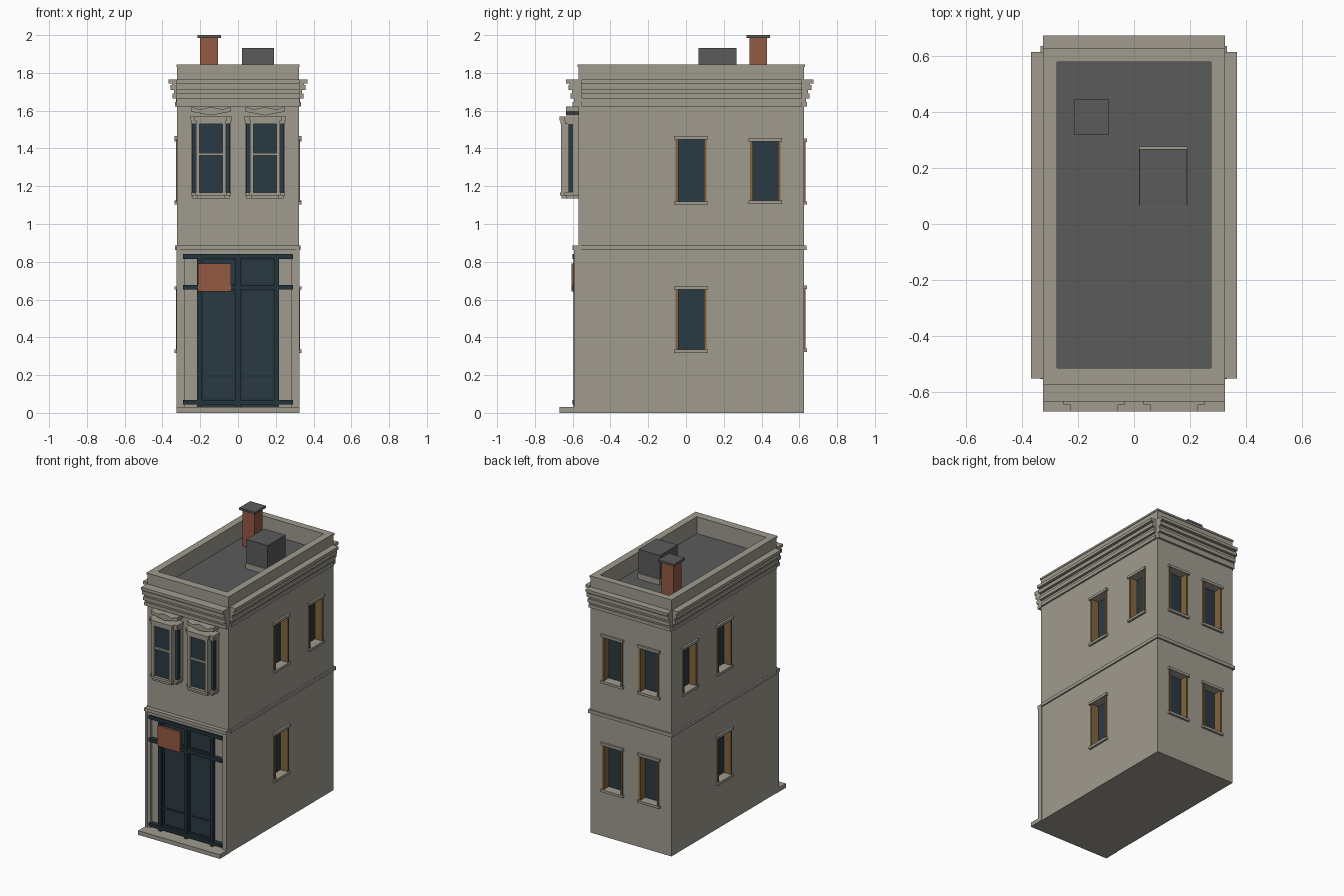
import bpy, bmesh
from mathutils import Vector

if "Cube" in bpy.data.objects:
    bpy.data.objects.remove(bpy.data.objects["Cube"])


def material(name, rgb):
    m = bpy.data.materials.new(name)
    m.diffuse_color = (*rgb, 1)
    m.use_nodes = True
    m.node_tree.nodes["Principled BSDF"].inputs["Base Color"].default_value = m.diffuse_color
    return m


STONE = material("warm_stone", (0.35, 0.33, 0.275))
ROOF = material("roof_grey", (0.105, 0.105, 0.105))
BRICK = material("brick_red", (0.30, 0.10, 0.06))
GLASS = material("dark_glass", (0.024, 0.042, 0.054))
PAINT = material("navy_paint", (0.017, 0.033, 0.043))
WOOD = material("brown_wood", (0.22, 0.13, 0.05))


def boxes(name, mat, items):
    """One object made of boxes given as (x0, x1, y0, y1, z0, z1)."""
    bm = bmesh.new()
    for x0, x1, y0, y1, z0, z1 in items:
        vs = bmesh.ops.create_cube(bm, size=1)["verts"]
        for v in vs:
            v.co = Vector((x0 + (v.co.x + .5) * (x1 - x0),
                           y0 + (v.co.y + .5) * (y1 - y0),
                           z0 + (v.co.z + .5) * (z1 - z0)))
    return finish(name, mat, bm)


def finish(name, mat, bm):
    bmesh.ops.recalc_face_normals(bm, faces=bm.faces)
    me = bpy.data.meshes.new(name)
    bm.to_mesh(me)
    bm.free()
    me.materials.append(mat)
    ob = bpy.data.objects.new(name, me)
    bpy.context.collection.objects.link(ob)
    return ob


def prism(name, mat, profile, y0, y1):
    """Extrude an x-z outline along y."""
    bm = bmesh.new()
    f = bm.faces.new([bm.verts.new((x, y0, z)) for x, z in profile])
    new = bmesh.ops.extrude_face_region(bm, geom=[f])["geom"]
    for v in new:
        if isinstance(v, bmesh.types.BMVert):
            v.co.y = y1
    return finish(name, mat, bm)


W, F, B = 0.322, -0.57, 0.625   # half width, front and back planes
DEPTH = 0.055                   # window recess depth

# Recessed windows: (wall, centre along wall, half width, z0, z1)
windows = []
for side in ("left", "right"):
    windows += [(side, 0.027, 0.082, 1.12, 1.447),
                (side, 0.42, 0.08, 1.125, 1.437),
                (side, 0.027, 0.082, 0.335, 0.652)]
for x in (-0.145, 0.145):
    windows += [("back", x, 0.08, 1.12, 1.435), ("back", x, 0.08, 0.34, 0.657)]


def on_wall(side, a0, a1, d0, d1, z0, z1):
    """Box on a wall: a runs along it, d points outward from it."""
    if side == "right":
        return (W + d0, W + d1, a0, a1, z0, z1)
    if side == "left":
        return (-W - d1, -W - d0, a0, a1, z0, z1)
    return (a0, a1, B + d0, B + d1, z0, z1)


holes, panes, jambs, trims = [], [], [], []
for side, c, h, z0, z1 in windows:
    holes.append(on_wall(side, c - h, c + h, -DEPTH, 0.05, z0, z1))
    panes.append(on_wall(side, c - h, c + h, -DEPTH - .005, -DEPTH + .005, z0, z1))
    for s in (-1, 1):
        a = sorted((c + s * h, c + s * (h - 0.014)))
        jambs.append(on_wall(side, *a, -DEPTH, 0.007, z0, z1))
    trims.append(on_wall(side, c - h - .008, c + h + .008, -.02, .015, z1, z1 + .018))
    trims.append(on_wall(side, c - h - .008, c + h + .008, -.02, .015, z0 - .018, z0))

# Main walls with window recesses and sunken roof
body = boxes("main_walls", STONE, [(-W, W, F, B, 0, 1.835)])
holes.append((-0.275, 0.275, -0.515, 0.58, 1.72, 2.0))
cutter = boxes("recess_cutter", STONE, holes)
cutter.hide_render = True
mod = body.modifiers.new("recesses", "BOOLEAN")
mod.operation, mod.solver, mod.object = "DIFFERENCE", "EXACT", cutter
bpy.context.view_layer.objects.active = body
bpy.ops.object.modifier_apply(modifier=mod.name)
bpy.data.objects.remove(cutter)

boxes("window_glass", GLASS, panes)
boxes("window_jambs", WOOD, jambs)
boxes("window_lintels_and_sills", STONE, trims)

# Roof deck, parapet coping, hatch and chimney
boxes("roof_deck", ROOF, [(-0.275, 0.275, -0.515, 0.58, 1.715, 1.725)])
boxes("parapet_coping", STONE, [
    (-W - .004, -0.275, F - .004, B + .005, 1.832, 1.845),
    (0.275, W + .004, F - .004, B + .005, 1.832, 1.845),
    (-0.275, 0.275, F - .004, -0.515, 1.832, 1.845),
    (-0.275, 0.275, 0.58, B + .005, 1.832, 1.845)])
boxes("hatch_curb", STONE, [(0.018, 0.192, 0.06, 0.277, 1.72, 1.765)])
boxes("roof_hatch", ROOF, [(0.02, 0.19, 0.066, 0.268, 1.76, 1.933)])
boxes("chimney", BRICK, [(-0.2, -0.105, 0.335, 0.43, 1.72, 1.986)])
boxes("chimney_cap", ROOF, [(-0.215, -0.09, 0.32, 0.445, 1.985, 2.0)])

# Stepped cornice: each wall carries its own courses, corners stay notched
cornice = []
for z0, z1, d in ((1.622, 1.646, .012), (1.646, 1.664, .006), (1.664, 1.69, .024),
                  (1.69, 1.709, .016), (1.709, 1.735, .035), (1.735, 1.744, .028),
                  (1.744, 1.765, .046)):
    for s in (-1, 1):
        x = sorted((s * (W - .02), s * (W + d)))
        cornice.append((*x, -0.553, 0.615, z0, z1))
    cornice.append((-W - .003, W + .003, F - d - .018, F + .02, z0, z1))
    cornice.append((-W - .003, W + .003, B - .02, B + d + .004, z0, z1))
boxes("cornice", STONE, cornice)

# Belt course between the floors and front step
boxes("belt_course", STONE, [(-W - .012, W + .01, F + .015, B + .012, 0.862, 0.886),
                             (-W - .003, W + .003, -0.6, F + .02, 0.862, 0.886)])
boxes("front_step", STONE, [(-W - .003, W + .003, -0.67, -0.56, 0, 0.03)])

# Storefront: corner piers, glazed doors, grid of rails and posts
piers = []
for s in (-1, 1):
    for a, b, y in ((.283, .325, -.588), (.308, .325, -.594)):
        piers.append((*sorted((s * a, s * b)), y, F + .01, 0.03, 0.862))
piers.append((-.283, .283, -.588, F + .01, 0.84, 0.862))
boxes("storefront_piers", STONE, piers)
boxes("door_panels", GLASS, [(-0.215, 0.215, -0.576, -0.56, 0.03, 0.84)])
boxes("storefront_rails", PAINT, [(-0.29, 0.29, -0.6, -0.57, a, b) for a, b in
                                  ((.045, .068), (.652, .677), (.815, .84))])
boxes("storefront_posts", PAINT, [(x - .012, x + .012, -0.596, -0.57, 0.03, 0.84)
                                  for x in (-.205, 0, .205)])
frames = []
for x0, x1 in ((-.193, -.012), (.012, .193)):
    for z0, z1 in ((.677, .815), (.068, .652)):
        frames += [(x0, x0 + .012, -.582, -.57, z0, z1), (x1 - .012, x1, -.582, -.57, z0, z1),
                   (x0, x1, -.582, -.57, z0, z0 + .012), (x0, x1, -.582, -.57, z1 - .012, z1)]
    frames.append((x0, x1, -.582, -.57, .187, .2))
boxes("door_frames", PAINT, frames)
boxes("hanging_sign", BRICK, [(-0.213, -0.036, -0.607, -0.59, 0.643, 0.79)])

# Two projecting front windows with stepped heads, sills and gabled hoods
for label, c in (("left", -0.143), ("right", 0.143)):
    boxes(label + "_bay_glass", GLASS, [(c - .068, c + .068, -.645, F + .01, 1.16, 1.545),
                                        (c - .1, c + .1, -.622, F + .01, 1.16, 1.545)])
    stone = []
    for s in (-1, 1):
        stone.append((*sorted((c + s * .06, c + s * .08)), -.662, -.622, 1.16, 1.545))
        stone.append((*sorted((c + s * .085, c + s * .106)), -.598, F + .01, 1.16, 1.545))
    stone.append((c - .065, c + .065, -.655, -.64, 1.362, 1.377))
    for z0, z1, e in ((1.135, 1.152, -.006), (1.15, 1.167, .002),
                      (1.53, 1.55, 0), (1.548, 1.57, .006)):
        stone.append((c - .105 - e, c + .105 + e, -.64 - e, F + .01, z0, z1))
        stone.append((c - .08 - e, c + .08 + e, -.664 - e, F + .01, z0, z1))
    boxes(label + "_bay_trim", STONE, stone)
    hood = [(-.105, 1.595), (0, 1.575), (.105, 1.595), (.105, 1.622),
            (.06, 1.606), (0, 1.62), (-.06, 1.606), (-.105, 1.622)]
    prism(label + "_bay_hood", STONE, [(c + x, z) for x, z in hood], -.635, F + .01)
